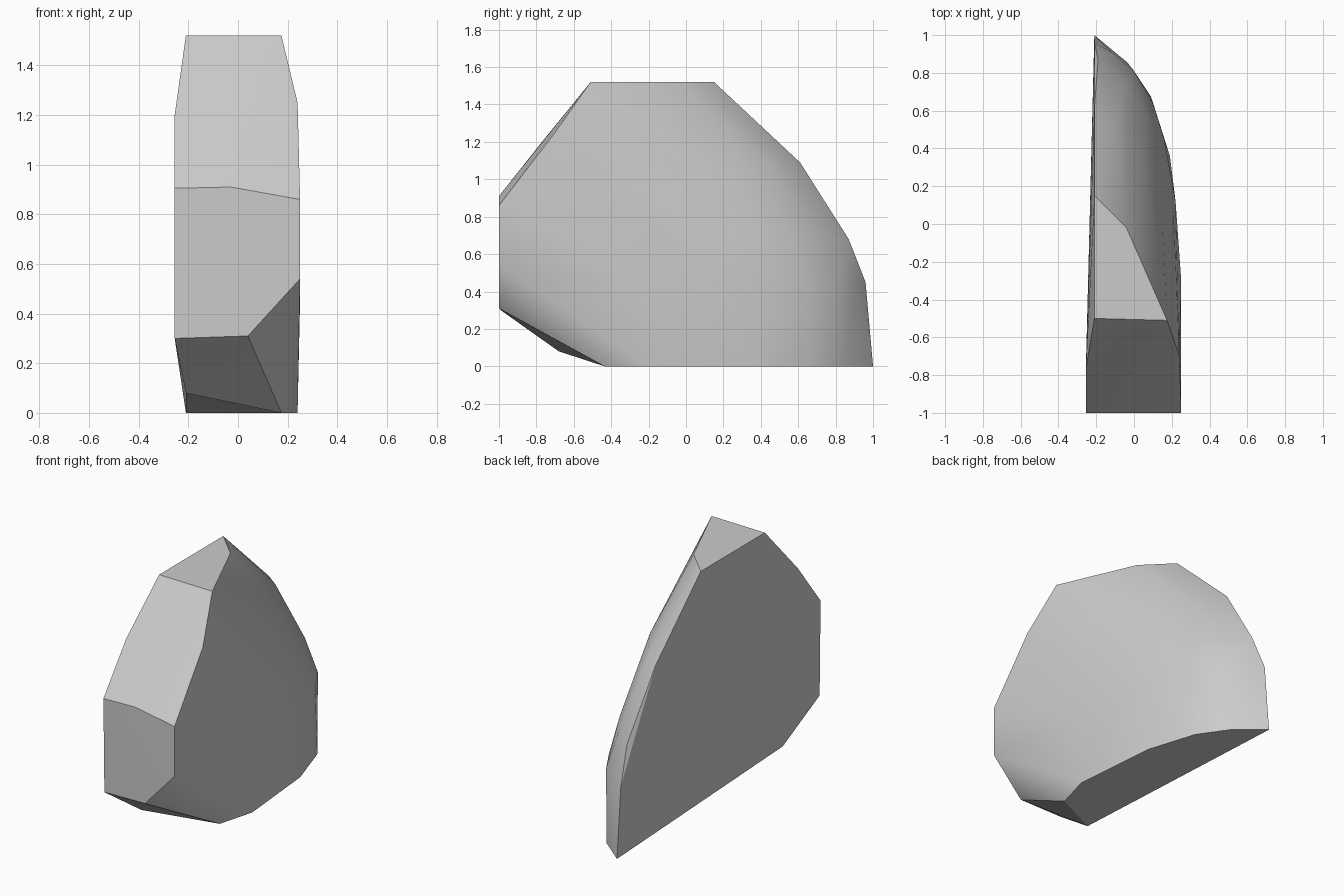
import bpy, bmesh, math

default_cube = bpy.data.objects.get("Cube")
if default_cube:
    bpy.data.objects.remove(default_cube, do_unlink=True)

# Matte grey stone
stone = bpy.data.materials.new("grey_stone")
stone.use_nodes = True
colour = (0.6, 0.6, 0.6, 1)
stone.diffuse_color = colour
stone.node_tree.nodes["Principled BSDF"].inputs["Base Color"].default_value = colour

# Corners of the flat split face
split_face = [(-.21, 1, 0), (-.21, .96, .45), (-.21, .61, 1.09), (-.21, .15, 1.52),
              (-.21, -.5, 1.52), (-.255, -.77, 1.2), (-.255, -1, .905),
              (-.255, -.99, .3), (-.21, -.68, .08)]
# Front facet and top rim
front_and_top = [(-.03, -1, .91), (.25, -1, .86), (.25, -1, .54), (.04, -1, .31),
                 (.24, -.7, 1.25), (.175, -.51, 1.52), (-.04, -.02, 1.52)]
# Rounded outer side as (x, y) arcs at rising heights
arcs = {
    0: [(-.035, .855), (.09, .675), (.19, .36), (.24, -.2), (.175, -.435)],
    .45: [(-.12, .91), (0, .81), (.1, .64), (.16, .45), (.22, .12), (.25, -.3)],
    .68: [(-.19, .87), (-.05, .75), (.07, .57), (.15, .36), (.21, .06)],
    1.1: [(-.1, .52), (-.04, .44), (.06, .28), (.15, 0), (.22, -.4)],
}

bm = bmesh.new()
points = split_face + front_and_top + [(x, y, z) for z, arc in arcs.items() for x, y in arc]
for p in points:
    bm.verts.new(p)
hull = bmesh.ops.convex_hull(bm, input=bm.verts)
loose = {g for g in hull["geom_interior"] + hull["geom_unused"] if isinstance(g, bmesh.types.BMVert)}
bmesh.ops.delete(bm, geom=list(loose), context='VERTS')
bmesh.ops.dissolve_limit(bm, angle_limit=math.radians(1), verts=bm.verts, edges=bm.edges)
bmesh.ops.recalc_face_normals(bm, faces=bm.faces)

mesh = bpy.data.meshes.new("split_boulder")
bm.to_mesh(mesh)
bm.free()
mesh.materials.append(stone)
boulder = bpy.data.objects.new("split_boulder", mesh)
bpy.context.collection.objects.link(boulder)

# Soft shading on the rounded side, crisp edges around the cuts
bpy.ops.object.select_all(action='DESELECT')
boulder.select_set(True)
bpy.context.view_layer.objects.active = boulder
bpy.ops.object.shade_smooth_by_angle(angle=math.radians(28))
